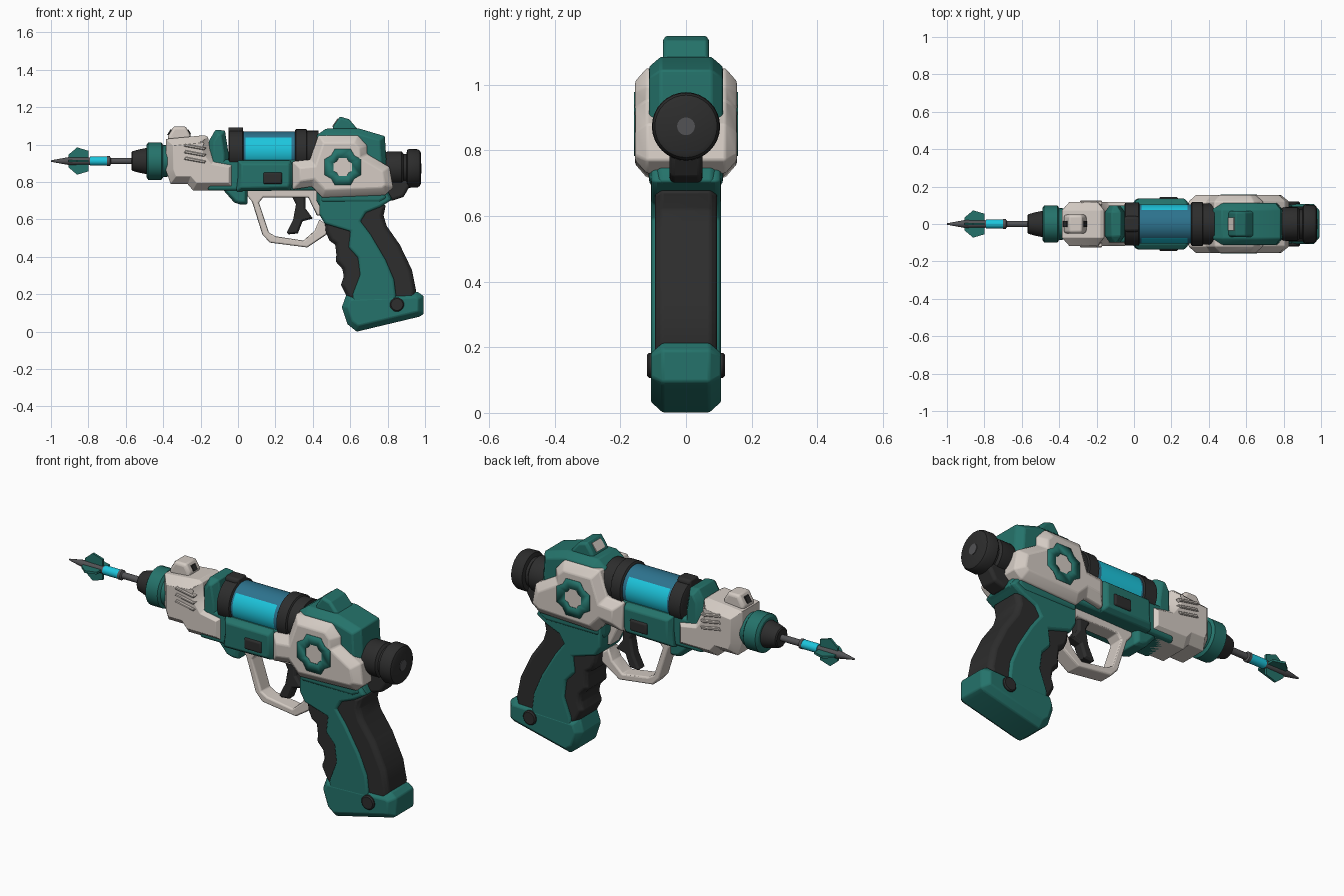
import bpy, bmesh, math
from mathutils import Vector

cube = bpy.data.objects.get("Cube")
if cube:
    bpy.data.objects.remove(cube)


def material(name, r, g, b):
    m = bpy.data.materials.new(name)
    m.use_nodes = True
    m.diffuse_color = (r, g, b, 1)
    m.node_tree.nodes["Principled BSDF"].inputs["Base Color"].default_value = (r, g, b, 1)
    return m


TEAL = material("teal", .018, .17, .145)
WHITE = material("warm white", .66, .60, .55)
DARK = material("charcoal", .026, .026, .026)
CYAN = material("cyan", .012, .56, .72)
BLUE = material("glass blue", .026, .17, .27)
GREY = material("steel grey", .085, .085, .09)
parts = []


def finish(name, bm, *mats):
    bmesh.ops.recalc_face_normals(bm, faces=bm.faces)
    mesh = bpy.data.meshes.new(name)
    bm.to_mesh(mesh)
    bm.free()
    for m in mats:
        mesh.materials.append(m)
    ob = bpy.data.objects.new(name, mesh)
    bpy.context.collection.objects.link(ob)
    parts.append(ob)
    return ob


def prism(name, pts, half, mat, drop=.01, inset=.01, soft=.006, y=0):
    """Side profile (x, z) extruded across y, with chamfered caps."""
    bm = bmesh.new()
    core = half - drop
    rings = [[bm.verts.new((px, y + s * core, pz)) for px, pz in pts] for s in (-1, 1)]
    caps = [bm.faces.new(r) for r in rings]
    n = len(pts)
    for i in range(n):
        j = (i + 1) % n
        bm.faces.new((rings[0][i], rings[0][j], rings[1][j], rings[1][i]))
    bmesh.ops.recalc_face_normals(bm, faces=bm.faces)
    if drop:
        for cap in caps:
            bmesh.ops.inset_region(bm, faces=[cap], thickness=inset, depth=drop,
                                   use_even_offset=True)
    ob = finish(name, bm, mat)
    if soft:
        bev = ob.modifiers.new("soft_edges", 'BEVEL')
        bev.width, bev.segments = soft, 2
        bev.limit_method, bev.angle_limit = 'ANGLE', math.radians(25)
    return ob


def lathe(name, profile, z, *mats, seg=32, rule=None):
    """Profile of (x, radius) turned around an axis along x."""
    bm = bmesh.new()
    rings = []
    for x, r in profile:
        rings.append([bm.verts.new((x, r * math.cos(a), z + r * math.sin(a)))
                      for a in (math.tau * i / seg for i in range(seg))])
    for a, b in zip(rings, rings[1:]):
        for i in range(seg):
            j = (i + 1) % seg
            bm.faces.new((a[i], a[j], b[j], b[i]))
    bm.faces.new(rings[0])
    bm.faces.new(rings[-1])
    if rule:
        for f in bm.faces:
            f.material_index = rule(f.calc_center_median())
    return finish(name, bm, *mats)


def box(x0, x1, z0, z1):
    return [(x0, z0), (x1, z0), (x1, z1), (x0, z1)]


def circle(x, z, r, n=20):
    return [(x + r * math.cos(math.tau * i / n), z + r * math.sin(math.tau * i / n))
            for i in range(n)]


# Dart: tip, band, shaft and crossed fins
AXIS = .912
lathe("dart_tip", [(-1, .004), (-.9, .022), (-.79, .02)], AXIS, GREY, seg=12)
lathe("dart_band", [(-.79, .024), (-.7, .024)], AXIS, CYAN, seg=16)
lathe("dart_shaft", [(-.7, .026), (-.685, .026), (-.68, .017), (-.54, .017)], AXIS, GREY, seg=16)
fin = [(-.905, .035), (-.86, .073), (-.8, .055), (-.8, -.055), (-.86, -.073), (-.905, -.035)]
prism("upright_fin", [(x, AXIS + z) for x, z in fin], .006, TEAL, 0, soft=0)
flat = prism("level_fin", fin, .006, TEAL, 0, soft=0)
flat.rotation_euler.x = math.pi / 2
flat.location.z = AXIS

# Muzzle
lathe("muzzle_cone", [(-.57, .045), (-.565, .052), (-.53, .062), (-.48, .072)], AXIS, DARK)
lathe("muzzle_ring", [(-.49, .085), (-.48, .1), (-.41, .1), (-.4, .086), (-.36, .082)], AXIS, TEAL, seg=24)

# Front shroud with slanted ribs and front sight
prism("front_shroud", [(-.385, 1.03), (-.18, 1.05), (-.16, 1.04), (-.15, .97), (-.12, .93),
                       (-.01, .91), (-.01, .755), (-.24, .755), (-.27, .79), (-.36, .79),
                       (-.385, .86)], .118, WHITE, .045, .04)
for side in (-1, 1):
    for i in range(3):
        z = .905 + i * .035
        prism("shroud_rib", [(-.29, z + .015), (-.18, z - .005), (-.17, z + .008), (-.28, z + .03)],
              .014, WHITE, .005, .004, 0, side * .112)
prism("front_sight", [(-.375, 1.02), (-.375, 1.045), (-.345, 1.096), (-.28, 1.096),
                      (-.255, 1.055), (-.255, 1.02)], .05, WHITE)
prism("front_sight_slot", [(-.38, 1.05), (-.362, 1.08), (-.264, 1.08), (-.25, 1.055)],
      .016, DARK, 0, soft=0)

# Collar, core and lower nose
prism("collar", [(-.155, .78), (-.155, 1.02), (-.12, 1.08), (-.07, 1.075), (-.05, .95),
                 (-.05, .78)], .1, TEAL, .035, .025)
prism("barrel_core", box(-.16, .45, .755, .92), .1, TEAL)
prism("lower_nose", [(-.09, .77), (-.02, .69), (.01, .68), (.05, .68), (.05, .77)], .08, TEAL, .02, .015)

# Canister between two clamps
TUBE = .965
lathe("canister", [(.02, .105), (.04, .105), (.285, .105), (.33, .105)], TUBE, BLUE, CYAN, seg=48,
      rule=lambda c: int(.04 < c.x < .285 and c.z < 1.04))
lathe("front_clamp", [(-.05, .105), (-.045, .115), (.025, .115), (.03, .105)], TUBE, DARK)
prism("clamp_latch", box(-.052, .028, 1.03, 1.092), .042, DARK)
lathe("rear_clamp", [(.305, .11), (.31, .118), (.365, .118), (.37, .11), (.43, .11)], TUBE, DARK)

# Side plates with buttons
prism("side_plates", [(0, .915), (.28, .915), (.292, .89), (.292, .79), (.28, .755), (-.01, .75), (0, .83)],
      .135, TEAL, .025, .02)
prism("side_buttons", box(.135, .235, .79, .85), .145, DARK, .006, .006, .01)

# Receiver body, cheek panels and emblem
prism("receiver", [(.42, .7), (.42, 1.05), (.47, 1.085), (.65, 1.085), (.785, 1.045), (.797, .86),
                   (.797, .76), (.825, .705), (.76, .67), (.435, .67)], .112, TEAL, .035, .03)
prism("cheek_panels", [(.43, 1.05), (.64, 1.05), (.69, .995), (.69, .95), (.81, .88), (.83, .77),
                       (.785, .73), (.45, .717), (.395, .775), (.292, .76), (.292, .91), (.385, .92)],
      .155, WHITE, .035, .04)
quarter = [(.097, .042), (.062, .062), (.042, .097)]
for side in (-1, 1):
    bm = bmesh.new()
    loops = []
    for scale in (1, .5):
        loop = []
        for k in range(4):
            c, s = math.cos(k * math.pi / 2), math.sin(k * math.pi / 2)
            loop += [bm.verts.new((.56 + scale * (u * c - v * s), side * .156,
                                   .88 + scale * (u * s + v * c))) for u, v in quarter]
        loops.append(loop)
    for i in range(12):
        j = (i + 1) % 12
        bm.faces.new((loops[0][i], loops[0][j], loops[1][j], loops[1][i]))
    emblem = finish("cross_ring_emblem", bm, TEAL)
    solid = emblem.modifiers.new("thickness", 'SOLIDIFY')
    solid.thickness, solid.offset = .006, 0

# Rear sight
prism("rear_sight", [(.5, 1.06), (.51, 1.1), (.545, 1.15), (.595, 1.135), (.65, 1.07), (.65, 1.05)],
      .07, TEAL)
prism("rear_sight_window", [(.503, 1.098), (.532, 1.14), (.538, 1.136), (.51, 1.095)], .036, WHITE, 0, soft=0)

# Rear knob and the block below it
lathe("rear_knob", [(.78, .082), (.8, .09), (.875, .09), (.885, .078), (.9, .078), (.905, .098), (.915, .104),
                    (.96, .102), (.972, .095), (.978, .082)], .873, DARK)
lathe("knob_centre", [(.975, .027), (.981, .027)], .873, GREY)
prism("knob_block", [(.79, .81), (.91, .81), (.92, .78), (.885, .72), (.825, .7), (.79, .72)], .05, DARK)

# Trigger and guard
prism("trigger_guard", [(.03, .77), (.03, .75), (.075, .695), (.13, .52), (.17, .476), (.37, .45),
                        (.475, .52), (.475, .57), (.435, .6), (.41, .54), (.35, .487), (.2, .51),
                        (.165, .53), (.112, .69), (.135, .718), (.375, .718), (.422, .62),
                        (.445, .62), (.445, .77)], .042, WHITE, .006, .005, .004)
prism("trigger", [(.28, .74), (.31, .68), (.295, .6), (.26, .53), (.27, .52), (.32, .525),
                  (.345, .59), (.4, .605), (.36, .66), (.36, .74)], .03, DARK)

# Grip: dark insert with finger grooves, teal spine, base and base buttons
prism("grip_insert", [(.5, .62), (.465, .58), (.47, .53), (.49, .485), (.52, .465), (.526, .41), (.522, .375),
                      (.558, .335), (.566, .295), (.55, .25), (.578, .195), (.65, .1), (.93, .1),
                      (.952, .22), (.93, .33), (.865, .465), (.795, .565), (.778, .62), (.79, .675),
                      (.7, .7)], .094, DARK, .02, .018)
prism("grip_spine", [(.435, .74), (.435, .625), (.465, .575), (.6, .535), (.59, .45), (.64, .395),
                     (.652, .305), (.612, .2), (.62, .1), (.84, .1), (.845, .2), (.835, .28),
                     (.79, .385), (.71, .52), (.657, .59), (.685, .635), (.76, .665), (.822, .705),
                     (.79, .75)], .106, TEAL, .012, .008)
prism("grip_base", [(.58, .2), (.96, .213), (.992, .19), (.992, .095), (.97, .08), (.635, 0),
                    (.585, .04), (.555, .13)], .107, TEAL, .035, .03)
prism("base_buttons", circle(.85, .145, .038), .119, DARK, .006, .006, 0)

# Smooth shading with sharp edges kept
bpy.ops.object.select_all(action='DESELECT')
for ob in parts:
    ob.select_set(True)
bpy.context.view_layer.objects.active = parts[0]
bpy.ops.object.shade_smooth_by_angle(angle=math.radians(32))
